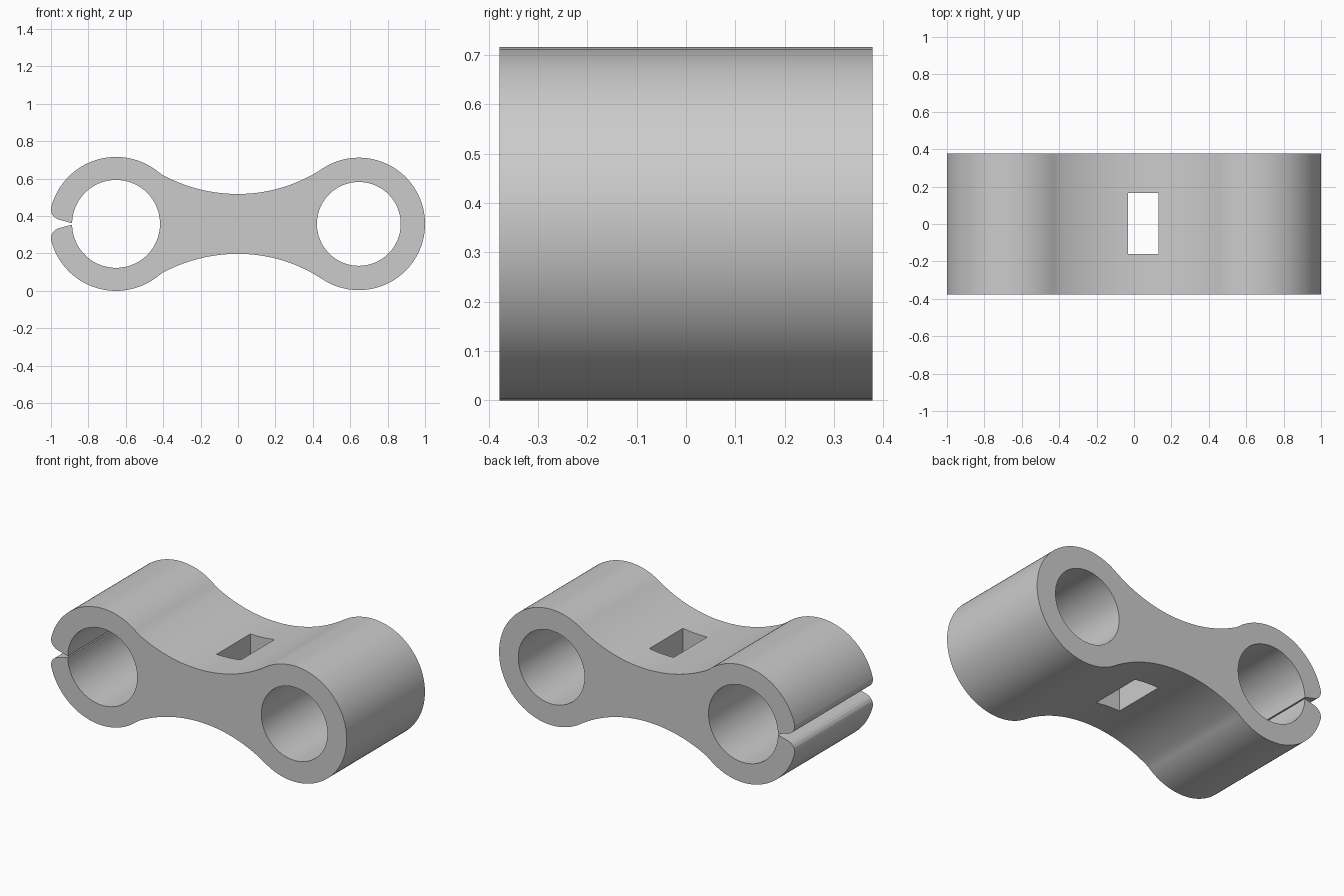
import bpy, bmesh
from math import sin, cos, radians, sqrt, atan2, degrees

if "Cube" in bpy.data.objects:
    bpy.data.objects.remove(bpy.data.objects["Cube"])

ZC = 0.358         # height of the symmetry axis
HALF_DEPTH = 0.378
LX, L_OUT, L_IN = -0.652, 0.358, 0.235   # split ring on the left
RX, R_OUT, R_IN = 0.646, 0.354, 0.224    # closed ring on the right


def arc(cx, cz, r, a0, a1, n):
    angles = [radians(a0 + (a1 - a0) * i / n) for i in range(n + 1)]
    return [(cx + r * cos(a), cz + r * sin(a)) for a in angles]


def prism(name, pts, y0, y1):
    bm = bmesh.new()
    face = bm.faces.new([bm.verts.new((x, y0, z)) for x, z in pts])
    out = bmesh.ops.extrude_face_region(bm, geom=[face])
    verts = [v for v in out["geom"] if isinstance(v, bmesh.types.BMVert)]
    bmesh.ops.translate(bm, verts=verts, vec=(0, y1 - y0, 0))
    bmesh.ops.recalc_face_normals(bm, faces=bm.faces)
    mesh = bpy.data.meshes.new(name)
    bm.to_mesh(mesh)
    bm.free()
    ob = bpy.data.objects.new(name, mesh)
    bpy.context.collection.objects.link(ob)
    return ob


# Upper half of the outline: split bore, slit lip, left ring, waist, right ring
joint = degrees(atan2(sqrt(L_OUT**2 - (-0.422 - LX)**2), -0.422 - LX))
upper = arc(LX, 0, L_IN, 0, 179, 48)
upper += [(-0.955, 0.022), (-0.972, 0.029), (-0.986, 0.040), (-0.995, 0.054), (-0.999, 0.068)]
upper += arc(LX, 0, L_OUT, 166.5, joint, 44)
waist_l = 0.853
a = degrees(atan2(0.422, sqrt(waist_l**2 - 0.422**2)))
upper += arc(0, 0.16 + waist_l, waist_l, -90 - a + 1.5, -90, 18)
waist_r = (RX**2 + 0.16**2 - R_OUT**2) / (2 * (R_OUT - 0.16))
t = degrees(atan2(RX, 0.16 + waist_r))
upper += arc(0, 0.16 + waist_r, waist_r, -90, -90 + t, 20)[1:]
upper += arc(RX, 0, R_OUT, 90 + t, 0, 60)[1:]

# Lower half mirrors the upper half
outline = upper + [(x, -z) for x, z in reversed(upper[1:-1])]
body = prism("clip_body", [(x, z + ZC) for x, z in outline], -HALF_DEPTH, HALF_DEPTH)

# Closed bore and the vertical strap slot
bore = prism("bore_cutter", arc(RX, ZC, R_IN, 0, 360, 96)[:-1], -1, 1)
slot = prism("slot_cutter", [(-0.032, -0.5), (0.132, -0.5), (0.132, 1.2), (-0.032, 1.2)], -0.16, 0.165)
bpy.context.view_layer.objects.active = body
body.select_set(True)
for cutter in (bore, slot):
    mod = body.modifiers.new(cutter.name, "BOOLEAN")
    mod.operation = "DIFFERENCE"
    mod.solver = "EXACT"
    mod.object = cutter
    bpy.ops.object.modifier_apply(modifier=mod.name)
    bpy.data.objects.remove(cutter)

bpy.ops.object.shade_smooth_by_angle(angle=radians(12))
